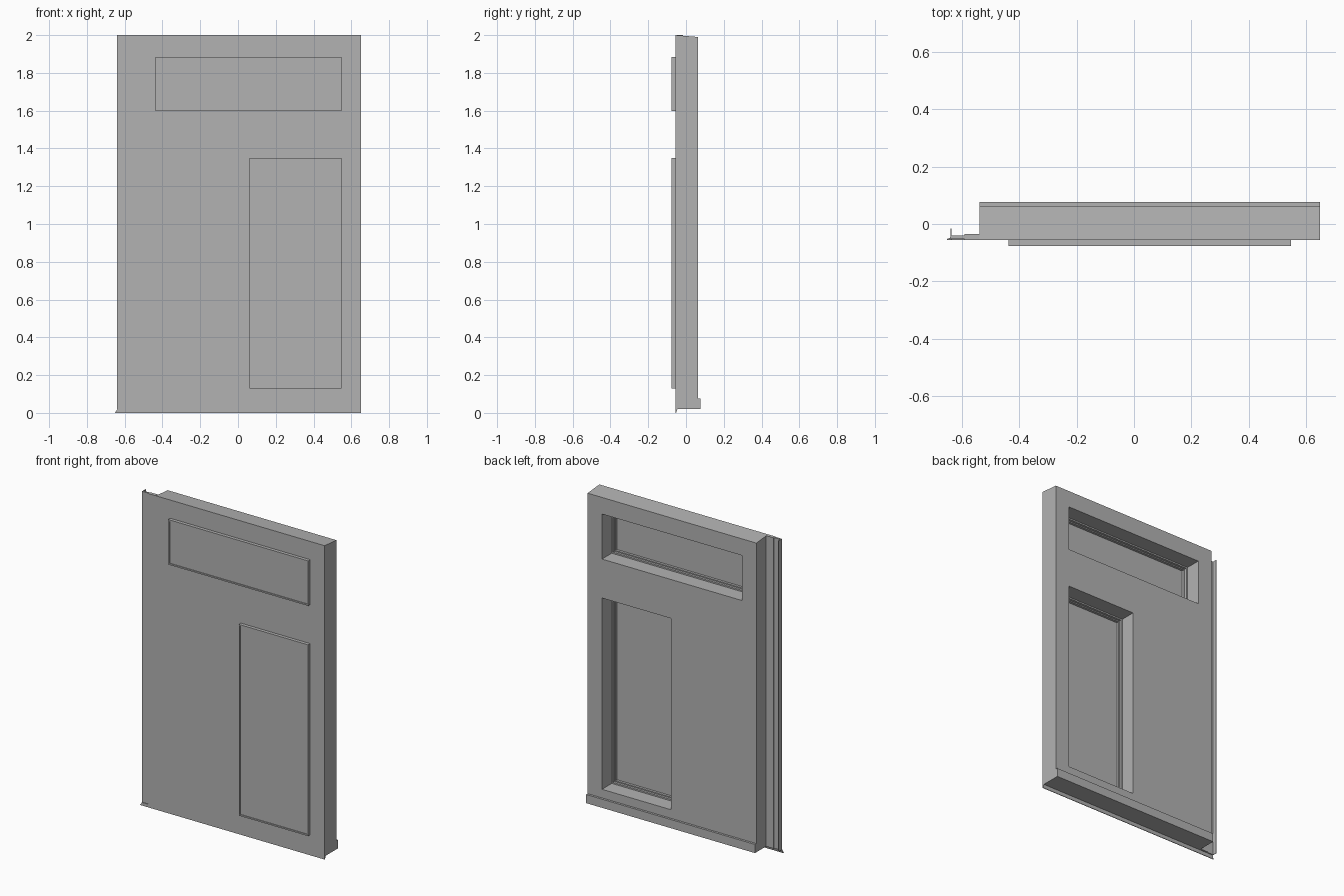
import bpy
import bmesh

cube = bpy.data.objects.get("Cube")
if cube:
    bpy.data.objects.remove(cube, do_unlink=True)

grey = bpy.data.materials.new("plain grey")
grey.use_nodes = True
colour = (0.45, 0.45, 0.45, 1)
grey.diffuse_color = colour
grey.node_tree.nodes["Principled BSDF"].inputs["Base Color"].default_value = colour


def prism(name, profile, low, high, axis):
    """Extrude a closed profile along x (profile in y, z) or z (profile in x, y)."""
    bm = bmesh.new()

    def place(p, t):
        return (t, p[0], p[1]) if axis == "x" else (p[0], p[1], t)

    ends = [[bm.verts.new(place(p, t)) for p in profile] for t in (low, high)]
    for ring in ends:
        bm.faces.new(ring)
    n = len(profile)
    for i in range(n):
        j = (i + 1) % n
        bm.faces.new((ends[0][i], ends[0][j], ends[1][j], ends[1][i]))
    bmesh.ops.recalc_face_normals(bm, faces=bm.faces)
    mesh = bpy.data.meshes.new(name)
    bm.to_mesh(mesh)
    bm.free()
    mesh.materials.append(grey)
    obj = bpy.data.objects.new(name, mesh)
    bpy.context.collection.objects.link(obj)
    return obj


def box(name, x, y, z):
    return prism(name, [(x[0], y[0]), (x[1], y[0]), (x[1], y[1]), (x[0], y[1])], *z, "z")


def cut(obj, cutter):
    """Subtract the cutter, then discard it."""
    mod = obj.modifiers.new("opening", "BOOLEAN")
    mod.operation = "DIFFERENCE"
    mod.solver = "EXACT"
    mod.object = cutter
    graph = bpy.context.evaluated_depsgraph_get()
    mesh = bpy.data.meshes.new_from_object(obj.evaluated_get(graph))
    obj.modifiers.clear()
    obj.data = mesh
    bpy.data.objects.remove(cutter, do_unlink=True)


def frame(name, x, z, width, y):
    """Four-sided rectangular ring, its outer edge at the given limits."""
    ring = box(name, x, y, z)
    inner_x = (x[0] + width, x[1] - width)
    inner_z = (z[0] + width, z[1] - width)
    cut(ring, box("cutter", inner_x, (y[0] - 0.1, y[1] + 0.1), inner_z))


FRONT, BACK, LIP = -0.056, 0.063, 0.077

# Door leaf with a sloping top and a lip along the rear bottom edge
leaf = prism("door_leaf",
             [(FRONT, 0.02), (LIP, 0.02), (LIP, 0.075), (BACK, 0.075),
              (BACK, 1.99), (FRONT, 2.0)], -0.54, 0.65, "x")

# Window openings, each with a raised trim, stepped inner bead and pane
windows = {"upper": ((-0.438, 0.548), (1.597, 1.884)),
           "lower": ((0.06, 0.548), (0.13, 1.349))}
for name, (x, z) in windows.items():
    cut(leaf, box("cutter", x, (-0.2, 0.2), z))
    frame(name + "_window_trim", x, z, 0.009, (-0.077, -0.035))
    frame(name + "_window_bead", x, z, 0.016, (-0.068, -0.05))
    box(name + "_window_pane", x, (-0.072, -0.066), z)

# Closing flange on the right edge, with a thin folded-back seal
box("side_flange", (-0.592, -0.54), (FRONT, -0.035), (0.02, 2.0))
prism("side_seal", [(-0.592, -0.052), (-0.641, -0.052), (-0.641, -0.015),
                    (-0.638, -0.015), (-0.638, -0.04), (-0.592, -0.04)],
      0.02, 2.0, "z")

# Thin drip strip below the front skin, its free end mitred
drip = prism("drip_strip", [(FRONT, 0.0), (-0.052, 0.0), (-0.046, 0.02), (FRONT, 0.02)],
             -0.652, 0.65, "x")
for v in drip.data.vertices:
    if v.co.x < 0 and v.co.z > 0.01:
        v.co.x = -0.638
